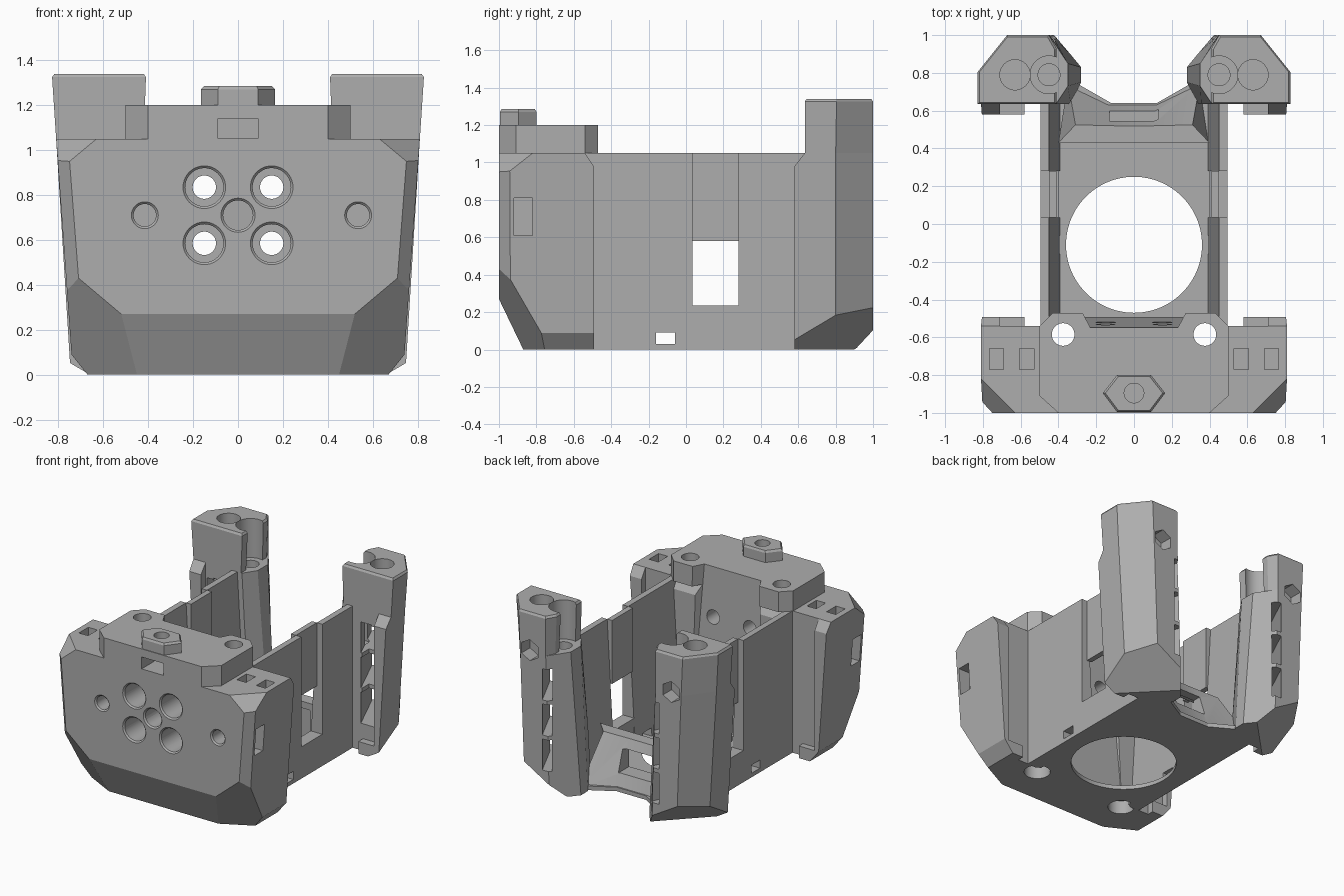
import bpy, bmesh, math
from mathutils import Vector

old = bpy.data.objects.get("Cube")
if old:
    bpy.data.objects.remove(old, do_unlink=True)

grey = bpy.data.materials.new("plain grey")
grey.use_nodes = True
grey.diffuse_color = (0.42, 0.42, 0.42, 1)
grey.node_tree.nodes["Principled BSDF"].inputs["Base Color"].default_value = grey.diffuse_color


def finish(name, bm):
    bmesh.ops.recalc_face_normals(bm, faces=bm.faces)
    mesh = bpy.data.meshes.new(name)
    bm.to_mesh(mesh)
    bm.free()
    mesh.materials.append(grey)
    obj = bpy.data.objects.new(name, mesh)
    bpy.context.collection.objects.link(obj)
    return obj


def loft(name, low, z0, high, z1, side=1):
    """Solid between a low and a high outline, optionally mirrored in x."""
    bm = bmesh.new()
    a = [bm.verts.new((x * side, y, z0)) for x, y in low]
    b = [bm.verts.new((x * side, y, z1)) for x, y in high]
    bm.faces.new(a)
    bm.faces.new(b)
    n = len(a)
    for i in range(n):
        j = (i + 1) % n
        bm.faces.new((a[i], a[j], b[j], b[i]))
    return finish(name, bm)


def box(name, x0, x1, y0, y1, z0, z1, side=1):
    plan = [(x0, y0), (x1, y0), (x1, y1), (x0, y1)]
    return loft(name, plan, z0, plan, z1, side)


def rod(start, end, radius, sides=40, tip=None):
    """Cylinder or cone between two points, used for drilling."""
    a, b = Vector(start), Vector(end)
    bm = bmesh.new()
    bmesh.ops.create_cone(bm, cap_ends=True, segments=sides, radius1=radius,
                          radius2=tip or radius, depth=(b - a).length)
    turn = (b - a).to_track_quat('Z', 'Y').to_matrix()
    bmesh.ops.rotate(bm, verts=bm.verts, matrix=turn)
    bmesh.ops.translate(bm, verts=bm.verts, vec=(a + b) / 2)
    return finish("drill", bm)


def front_hole(x, z, radius, depth):
    """Drill into the front face with a small countersink."""
    return [rod((x, -1.1, z), (x, depth, z), radius),
            rod((x, -1.01, z), (x, -.985, z), radius + .02, tip=radius - .005)]


def shave(obj, a, b, c, inside):
    """Cut the solid by the plane through a, b, c and keep the inside."""
    a, b, c = Vector(a), Vector(b), Vector(c)
    normal = (b - a).cross(c - a).normalized()
    if normal.dot(Vector(inside) - a) > 0:
        normal.negate()
    bm = bmesh.new()
    bm.from_mesh(obj.data)
    bmesh.ops.bisect_plane(bm, geom=bm.verts[:] + bm.edges[:] + bm.faces[:], dist=1e-5,
                           plane_co=a, plane_no=normal, clear_outer=True)
    bmesh.ops.holes_fill(bm, edges=bm.edges, sides=0)
    bmesh.ops.recalc_face_normals(bm, faces=bm.faces)
    bm.to_mesh(obj.data)
    bm.free()


def carve(objs, cutters):
    for obj in objs:
        bpy.context.view_layer.objects.active = obj
        for cutter in cutters:
            mod = obj.modifiers.new("carve", 'BOOLEAN')
            mod.operation, mod.solver, mod.object = 'DIFFERENCE', 'EXACT', cutter
            bpy.ops.object.modifier_apply(modifier=mod.name)
    for cutter in cutters:
        bpy.data.objects.remove(cutter, do_unlink=True)


def mirrored(half):
    return half + [(-x, y) for x, y in reversed(half)]


def niche(x0, y0, y1, side):
    """Cutters that leave an outer lip and a low tab on a joint face."""
    return [box("niche", x0, .71, y0, y1, .09, 1.2, side),
            box("niche_gap", x0, .58, y0, y1, -.1, .2, side)]


# Front block with faceted corners
block = loft("front_block", mirrored([(.735, -1), (.735, -.493)]), 0,
             mirrored([(.81, -1), (.81, -.493)]), 1.05)
core = (0, -.7, .6)
for s in (1, -1):
    shave(block, (.75 * s, -1, .95), (.71 * s, -1, .43), (.805 * s, -.94, .95), core)
    shave(block, (.63 * s, -1, 1.05), (.81 * s, -.82, 1.05), (.75 * s, -1, .95), core)
    shave(block, (.71 * s, -1, .43), (.52 * s, -1, .27), (.45 * s, -.87, 0), core)
    shave(block, (.742 * s, -.8, .09), (.742 * s, -.5, .09), (.67 * s, -.5, 0), core)
shave(block, (0, -1, .27), (1, -1, .27), (0, -.87, 0), core)
shave(block, (0, -.54, 1.05), (1, -.54, 1.05), (0, -.493, .98), core)

# Raised deck and its hexagonal boss
plan = mirrored([(.4, -1), (.5, -.91), (.5, -.54), (.43, -.47)])
deck = loft("raised_deck", plan, 1.05, plan, 1.2)
hexagon = mirrored([(.09, -.995), (.165, -.895), (.09, -.8)])
inner = [(x * .92, -.895 + (y + .895) * .92) for x, y in hexagon]
boss = loft("hex_boss", hexagon, 1.2, hexagon, 1.27)
rim = loft("hex_boss_rim", hexagon, 1.27, inner, 1.285)

# Openings of the front block
cuts = front_hole(0, .71, .066, -.4)
for x in (-.15, .15):
    for z in (.585, .835):
        cuts += front_hole(x, z, .085, -.7) + [rod((x, -.8, z), (x, -.4, z), .052)]
for x in (-.415, .535):
    cuts += front_hole(x, .71, .05, -.85)
for s in (1, -1):
    cuts += niche(.495, -.54, -.4, s)
    cuts.append(box("side_slot", .7, .9, -.92, -.82, .61, .81, s))
    for x in (.53, .69):
        cuts.append(box("top_slot", x, x + .075, -.77, -.66, .93, 1.1, s))
carve([block], cuts)
carve([block, deck], [rod((s * .375, -.585, -.1), (s * .375, -.585, 1.3), .06) for s in (1, -1)]
      + [box("nut_slot", -.09, .09, -1.1, -.78, 1.052, 1.14),
         loft("sloped_recess", mirrored([(.3, -.495), (.31, -.4)]), .03,
              mirrored([(.23, -.55), (.31, -.4)]), 1.25)])
carve([deck, boss, rim], [rod((0, -.895, 1.1), (0, -.895, 1.4), .052)])

# Floor with the large round opening
plan = mirrored([(.495, -.5), (.495, .62), (.33, .76), (.12, .64)])
floor = loft("floor", plan, 0, plan, .03)
carve([floor], [rod((0, -.11, -.1), (0, -.11, .2), .36, 96)])
carve([floor, block], [rod((s * .375, -.585, -.1), (s * .375, -.585, .1), .09) for s in (1, -1)])

# Sloping rear apron with a window
apron = loft("rear_apron", mirrored([(.4, .43), (.35, .75), (.12, .64)]), 0,
             mirrored([(.4, .43), (.31, .525), (.1, .52)]), .35)
carve([apron], [box("window", -.13, .13, .3, .9, .12, .28),
                box("hollow", -.29, .29, .38, .48, .03, .3)])
parts = [block, deck, boss, rim, floor, apron]

for s, label in ((1, "left"), (-1, "right")):
    # Side wall, thin and open in the middle
    walls = []
    for name, y0, y1 in (("front_wall", -.545, .035), ("rear_wall", .28, .64)):
        walls.append(loft(label + "_" + name, [(.39, y0), (.495, y0), (.495, y1), (.39, y1)], 0,
                          [(.45, y0), (.495, y0), (.495, y1), (.45, y1)], 1.05, s))
    carve([walls[0]], [box("wire_hole", .3, .6, -.16, -.06, .03, .09, s),
                       rod((s * .375, -.585, -.1), (s * .375, -.585, 1.1), .06)])
    walls.append(box(label + "_wall_sill", .4, .495, .035, .28, 0, .235, s))
    walls.append(box(label + "_wall_panel", .41, .45, .035, .28, .58, 1.05, s))

    # Leaning rear post: wide lower part and narrower head
    lower = loft(label + "_post", [(.36, .58), (.745, .58), (.745, .8), (.62, 1), (.42, 1),
                                   (.28, .83), (.28, .75)], 0,
                 [(.45, .58), (.81, .58), (.81, .8), (.66, 1), (.45, 1),
                  (.35, .85), (.35, .73)], 1.05, s)
    core = (.5 * s, .75, .5)
    shave(lower, (0, .58, .98), (1, .58, .98), (0, .635, 1.05), core)
    shave(lower, (0, 1, .07), (1, 1, .07), (0, .9, 0), core)
    shave(lower, (.745 * s, .58, .05), (.75 * s, .8, .18), (.66 * s, .58, 0), core)
    shave(lower, (.756 * s, .8, .18), (.627 * s, 1, .18), (.62 * s, .8, 0), core)
    base = [(.42, .635), (.81, .635), (.81, .8), (.66, 1), (.45, 1), (.42, .93)]
    top = [(.41, .635), (.828, .635), (.828, .805), (.672, 1), (.45, 1), (.41, .93)]
    crown = [(.62 + (x - .62) * .95, .82 + (y - .82) * .95) for x, y in top]
    head = loft(label + "_post_head", base, 1.05, top, 1.325, s)
    cap = loft(label + "_post_cap", top, 1.325, crown, 1.34, s)

    # Groove, screw holes and nut pocket
    carve([head, cap], [rod((.45 * s, .79, 1.0), (.45 * s, .79, 1.5), .1)])
    carve([lower, head, cap], [rod((.63 * s, .79, .97), (.63 * s, .79, 1.5), .08)])
    carve([lower, head], [rod((.58 * s, .9, 1.06), (.58 * s, 1.1, 1.06), .078, 6)])

    # Front pocket and slanted openings through the post, leaving rungs
    cuts = niche(.2, .5, .635, s) + [rod((.45 * s, .79, .7), (.45 * s, .79, 1.2), .058),
                                     box("pocket", .57, .70, .5, .72, .2, .94, s)]
    for z in (.2, .46, .72):
        slot = [(.60, .55), (.69, .55), (.43, 1.1), (.36, 1.1)]
        cuts.append(loft("opening", slot, z, slot, z + .23, s))
    carve([lower], cuts)
    parts += walls + [lower, head, cap]

# Flat faces with smooth round holes
bpy.ops.object.select_all(action='DESELECT')
for part in parts:
    part.select_set(True)
bpy.context.view_layer.objects.active = parts[0]
bpy.ops.object.shade_smooth_by_angle(angle=math.radians(20))
bpy.ops.object.select_all(action='DESELECT')
